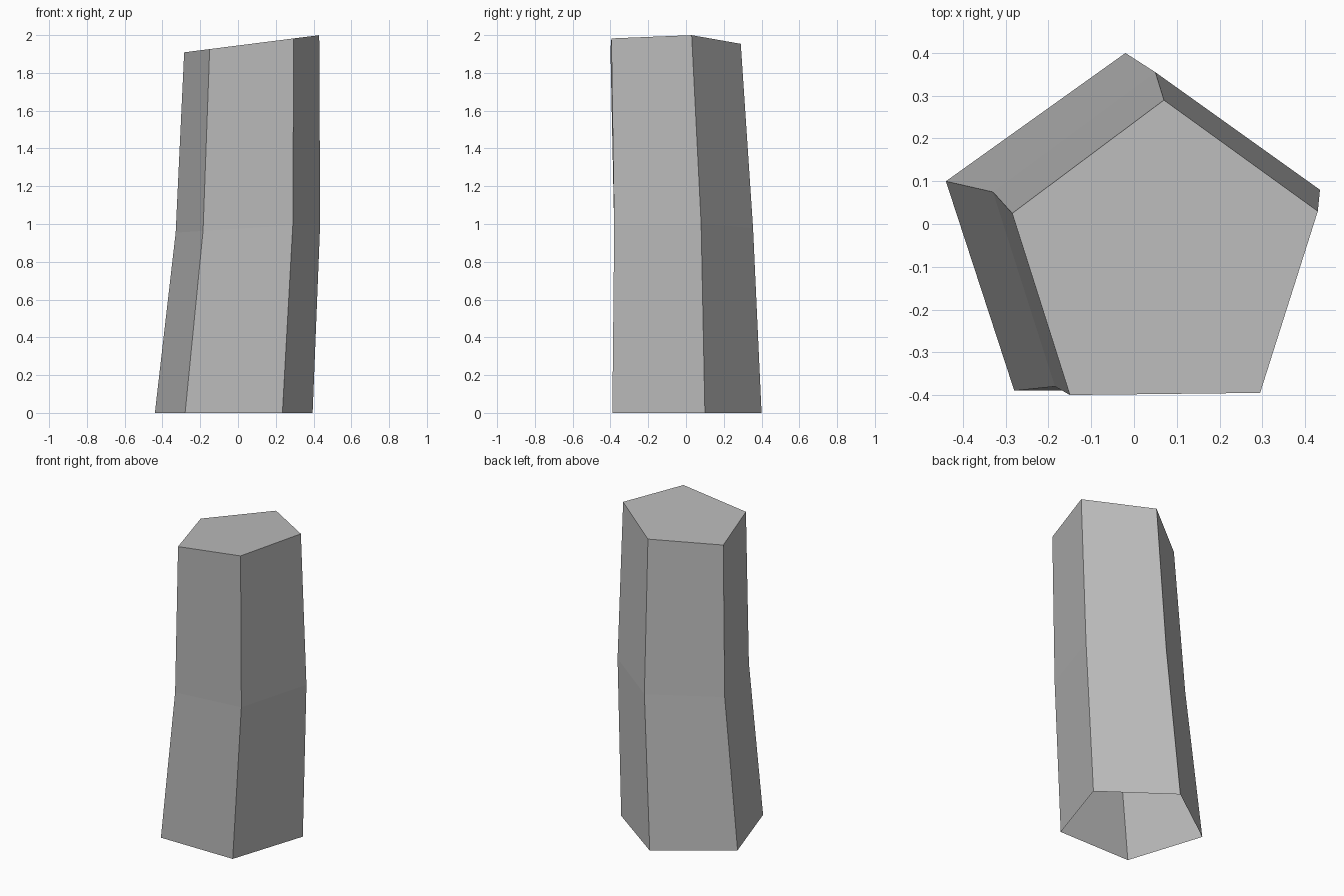
import bpy
import bmesh

cube = bpy.data.objects.get("Cube")
if cube:
    bpy.data.objects.remove(cube, do_unlink=True)

# Single stone colour
stone = bpy.data.materials.new("stone_grey")
stone.use_nodes = True
color = (0.5, 0.5, 0.5, 1)
stone.diffuse_color = color
stone.node_tree.nodes["Principled BSDF"].inputs["Base Color"].default_value = color

# Five-sided cross-sections from base to tip: corners, height at x = 0, slope along x
sections = [
    ([(-0.28, -0.39), (0.235, -0.39), (0.395, 0.10), (-0.02, 0.40), (-0.44, 0.10)], 0, 0),
    ([(-0.185, -0.38), (0.29, -0.38), (0.435, 0.08), (0.05, 0.355), (-0.33, 0.075)], 0.975, 0.063),
    ([(-0.15, -0.40), (0.295, -0.395), (0.43, 0.03), (0.07, 0.29), (-0.285, 0.025)], 1.945, 0.127),
]

bm = bmesh.new()
rings = [[bm.verts.new((x, y, height + slope * x)) for x, y in corners]
         for corners, height, slope in sections]

# Flat side walls between neighbouring sections
for low, high in zip(rings, rings[1:]):
    for i in range(len(low)):
        j = (i + 1) % len(low)
        bm.faces.new((low[i], low[j], high[j], high[i]))

# Slanted top cap; the base stays open
bm.faces.new(rings[-1])

mesh = bpy.data.meshes.new("stone_column")
bm.to_mesh(mesh)
bm.free()
mesh.materials.append(stone)
column = bpy.data.objects.new("stone_column", mesh)
bpy.context.collection.objects.link(column)
